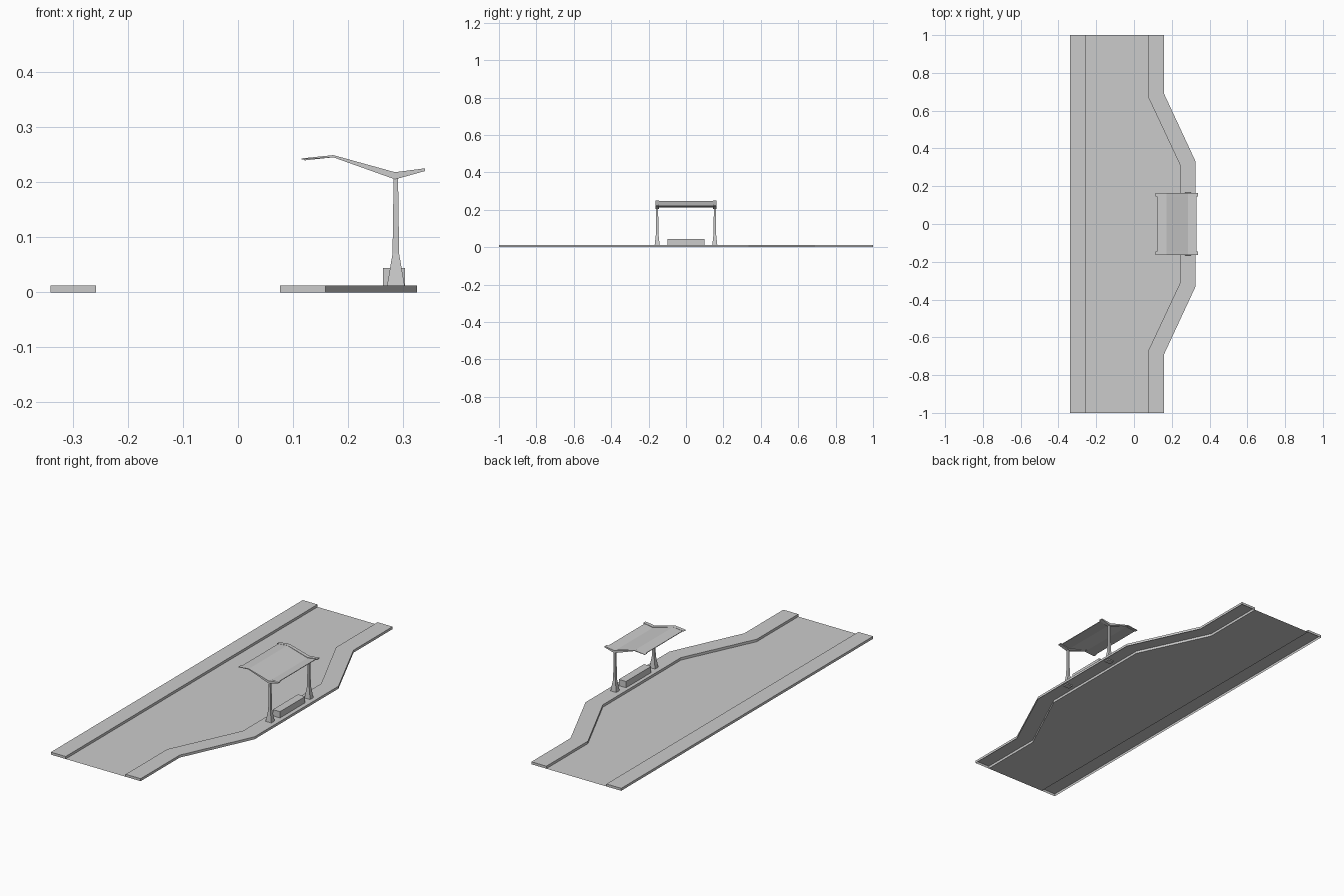
import bpy
import bmesh

# Remove the default cube
cube = bpy.data.objects.get("Cube")
if cube:
    bpy.data.objects.remove(cube, do_unlink=True)

grey = bpy.data.materials.new("plain grey")
grey.use_nodes = True
grey.diffuse_color = (0.6, 0.6, 0.6, 1)
grey.node_tree.nodes["Principled BSDF"].inputs["Base Color"].default_value = (0.6, 0.6, 0.6, 1)

KERB = 0.0125


def finish(bm, name):
    mesh = bpy.data.meshes.new(name)
    bm.to_mesh(mesh)
    bm.free()
    mesh.materials.append(grey)
    ob = bpy.data.objects.new(name, mesh)
    bpy.context.collection.objects.link(ob)
    return ob


def loft(name, rings, start_cap=True, end_cap=True):
    """Skin a stack of matching rings, capping the chosen ends."""
    bm = bmesh.new()
    loops = [[bm.verts.new(p) for p in ring] for ring in rings]
    n = len(loops[0])
    for a, b in zip(loops, loops[1:]):
        for i in range(n):
            j = (i + 1) % n
            bm.faces.new((a[i], a[j], b[j], b[i]))
    if start_cap:
        bm.faces.new(loops[0][::-1])
    if end_cap:
        bm.faces.new(loops[-1])
    return finish(bm, name)


def rect(x, y, z, hx, hy):
    return [(x - hx, y - hy, z), (x + hx, y - hy, z), (x + hx, y + hy, z), (x - hx, y + hy, z)]


def raised_slab(name, outline):
    """Pavement shell, open underneath."""
    return loft(name, [[(x, y, z) for x, y in outline] for z in (0, KERB)], start_cap=False)


def bay_edge(half):
    """Mirror half an edge about y = 0, running from front to back."""
    return [(x, -y) for x, y in half] + [(x, y) for x, y in reversed(half)]


inner = bay_edge([(0.076, 1), (0.076, 0.67), (0.245, 0.31)])
outer = bay_edge([(0.159, 1), (0.159, 0.69), (0.325, 0.333)])
LEFT, LEFT_INNER = -0.34, -0.258

# Road sheet between the pavements
bm = bmesh.new()
outline = [(LEFT_INNER, -1)] + inner + [(LEFT_INNER, 1)]
bm.faces.new([bm.verts.new((x, y, 0)) for x, y in outline])
finish(bm, "road")

# Pavements
raised_slab("straight_pavement", [(LEFT, -1), (LEFT_INNER, -1), (LEFT_INNER, 1), (LEFT, 1)])
raised_slab("bay_pavement", outer + inner[::-1])

# Bench
loft("bench", [rect(0.2835, 0, z, 0.02, 0.1) for z in (KERB, 0.044)])

# Shelter: flared posts carrying bent roof arms
arm_top = [(0.115, 0.243), (0.173, 0.249), (0.285, 0.218), (0.339, 0.225)]
arm_bottom = [(0.115, 0.241), (0.173, 0.245), (0.285, 0.205), (0.339, 0.220)]
arm_profile = arm_bottom + arm_top[::-1]
for side, y in (("front", -0.154), ("back", 0.154)):
    sections = [(0.006, 0.017, 0.014), (0.07, 0.006, 0.007), (0.209, 0.004, 0.005)]
    loft(side + "_post", [rect(0.2865, y, z, hx, hy) for z, hx, hy in sections])
    loft(side + "_roof_arm", [[(x, y + dy, z) for x, z in arm_profile] for dy in (0.009, -0.009)])

# Thin roof sheet following the arms
sheet_top = [(0.121, 0.2425), (0.173, 0.248), (0.285, 0.215), (0.332, 0.2225)]
sheet_profile = [(x, z - 0.003) for x, z in sheet_top] + sheet_top[::-1]
loft("roof_sheet", [[(x, y, z) for x, z in sheet_profile] for y in (0.15, -0.15)])
